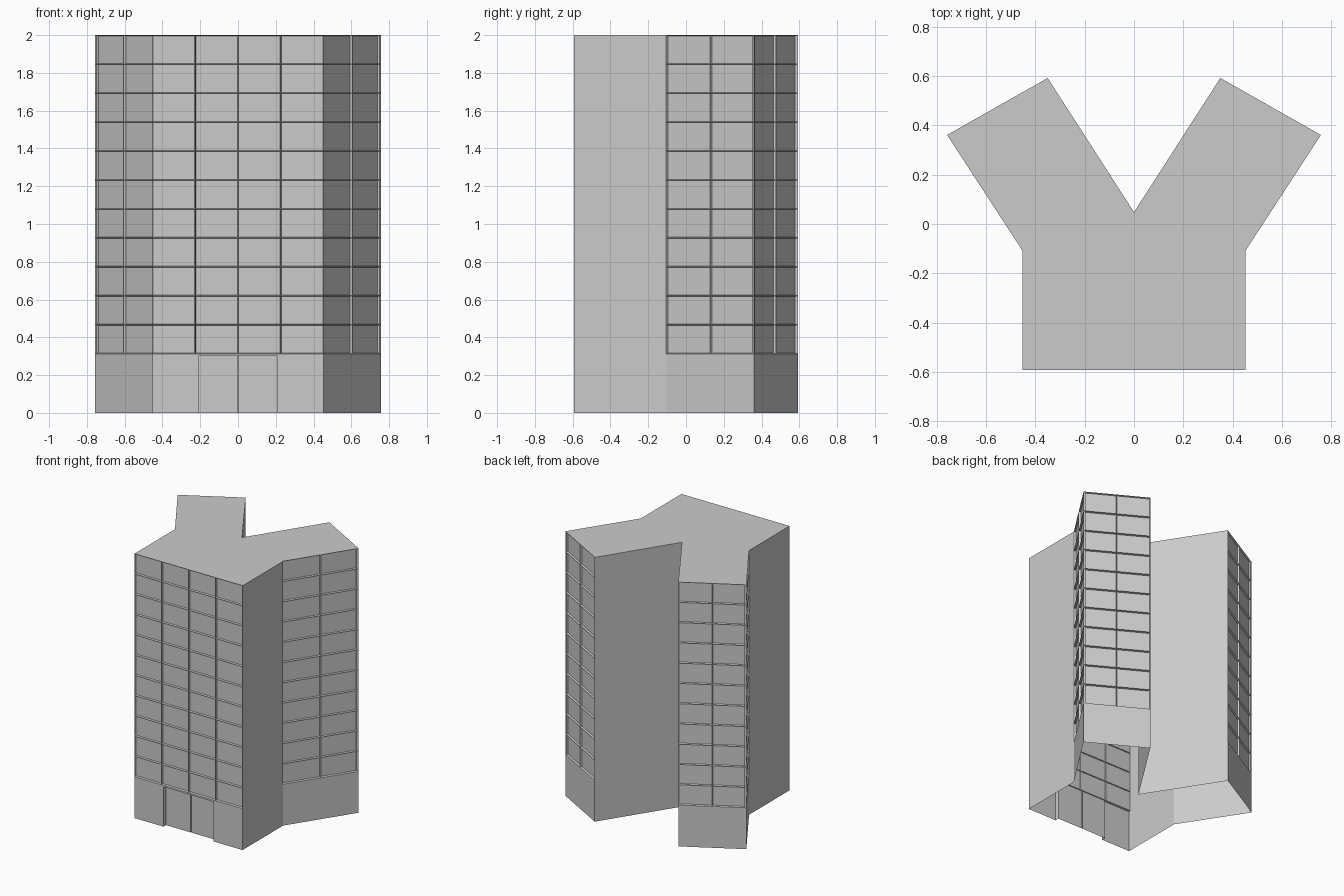
import bpy, bmesh
from mathutils import Vector

if "Cube" in bpy.data.objects:
    bpy.data.objects.remove(bpy.data.objects["Cube"])

H, BASE, ROWS = 2.0, 0.313, 11
DOOR_W, DOOR_H, DOOR_D = 0.21, 0.30, 0.03

# Right half of the Y footprint, mirrored for the left
right = [(0.453, -0.592), (0.453, -0.107), (0.758, 0.361), (0.35, 0.592)]
plan = right + [(0, 0.048)] + [(-x, y) for x, y in reversed(right)]
# window columns per wall: side, wing outer, wing end, inner V, ..., front
columns = [0, 2, 2, 0, 0, 2, 2, 0, 4]


def finish(bm, name):
    bmesh.ops.remove_doubles(bm, verts=bm.verts, dist=1e-5)
    me = bpy.data.meshes.new(name)
    bm.to_mesh(me)
    bm.free()
    ob = bpy.data.objects.new(name, me)
    bpy.context.collection.objects.link(ob)
    return ob


def panel(bm, a, b, u0, u1, z0, z1):
    """Upright quad on the wall line a-b between fractions u0 and u1."""
    p, q = a.lerp(b, u0), a.lerp(b, u1)
    co = [(p.x, p.y, z0), (q.x, q.y, z0), (q.x, q.y, z1), (p.x, p.y, z1)]
    return bm.faces.new([bm.verts.new(c) for c in co])


def recess(bm, faces, rim, slope, depth):
    if rim:
        bmesh.ops.inset_individual(bm, faces=faces, thickness=rim, depth=0)
    bmesh.ops.inset_individual(bm, faces=faces, thickness=slope, depth=-depth)


# Walls, each with its grid of recessed windows
n = len(plan)
for i, cols in enumerate(columns):
    a, b = Vector(plan[i]), Vector(plan[(i + 1) % n])
    bm = bmesh.new()
    if not cols:
        panel(bm, a, b, 0, 1, 0, H)
        finish(bm, "plain_wall")
        continue
    if cols == 4:
        # front wall base leaves an opening for the entrance
        d = DOOR_W / (b - a).length
        panel(bm, a, b, 0, 0.5 - d, 0, BASE)
        panel(bm, a, b, 0.5 + d, 1, 0, BASE)
        panel(bm, a, b, 0.5 - d, 0.5 + d, DOOR_H, BASE)
    else:
        panel(bm, a, b, 0, 1, 0, BASE)
    step = (H - BASE) / ROWS
    cells = [panel(bm, a, b, c / cols, (c + 1) / cols,
                   BASE + r * step, BASE + (r + 1) * step)
             for c in range(cols) for r in range(ROWS)]
    recess(bm, cells, 0.01, 0.005, 0.014)
    finish(bm, "window_wall")

# Flat roof
bm = bmesh.new()
bm.faces.new([bm.verts.new((x, y, H)) for x, y in plan])
finish(bm, "roof")

# Entrance: jambs and lintel around two door leaves with a narrow groove
bm = bmesh.new()
yf = -0.592
yb = yf + DOOR_D
fl, fr = Vector((-DOOR_W, yf)), Vector((DOOR_W, yf))
bl, br = Vector((-DOOR_W, yb)), Vector((DOOR_W, yb))
panel(bm, fl, bl, 0, 1, 0, DOOR_H)
panel(bm, br, fr, 0, 1, 0, DOOR_H)
bm.faces.new([bm.verts.new((p.x, p.y, DOOR_H)) for p in (fl, bl, br, fr)])
finish(bm, "door_frame")

bm = bmesh.new()
g = 0.003
path = [bl, Vector((-g, yb)), Vector((-g, yb + 0.01)),
        Vector((g, yb + 0.01)), Vector((g, yb)), br]
for p, q in zip(path, path[1:]):
    panel(bm, p, q, 0, 1, 0, DOOR_H)
finish(bm, "double_door")
